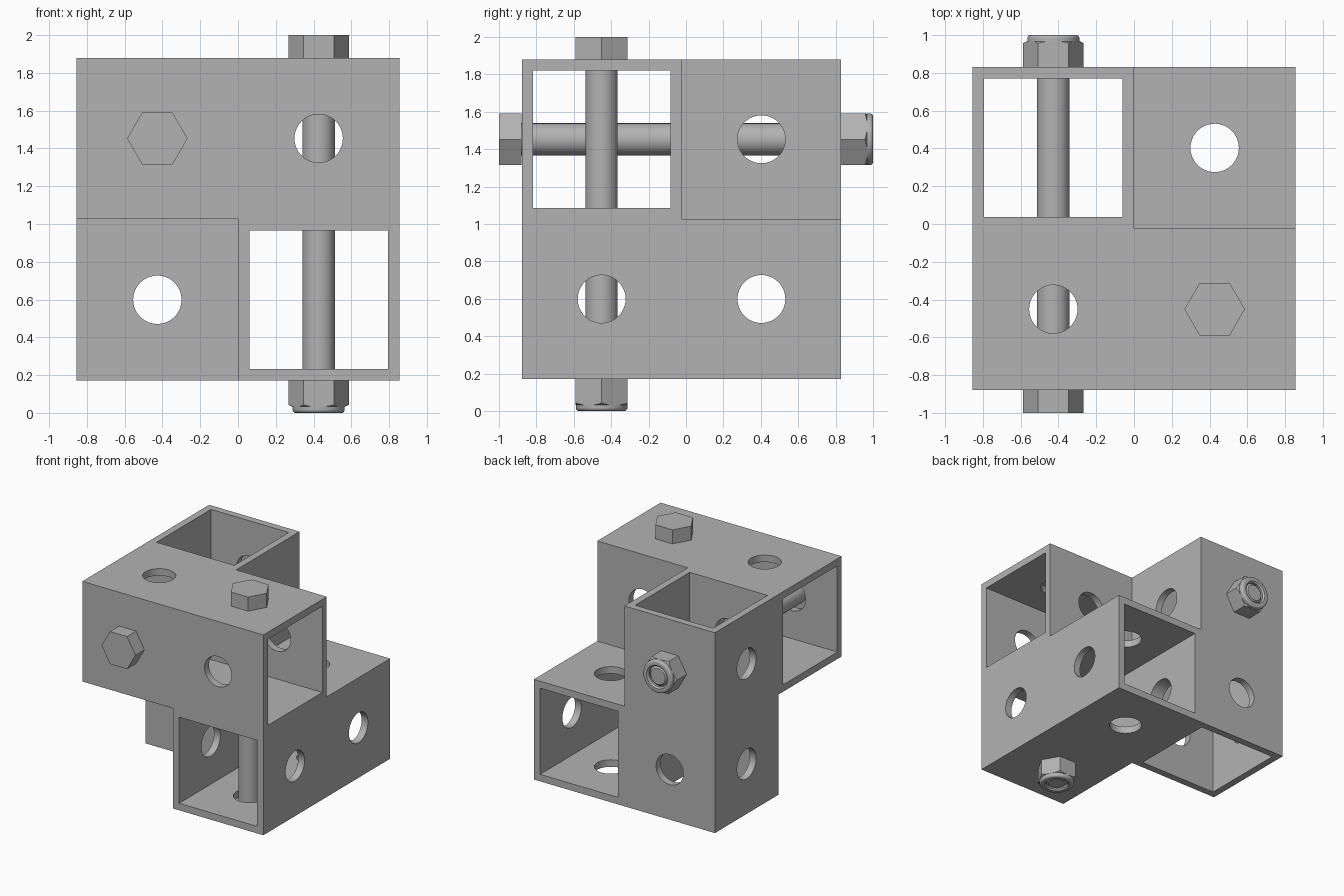
import bpy, bmesh, math
from mathutils import Matrix, Vector

if "Cube" in bpy.data.objects:
    bpy.data.objects.remove(bpy.data.objects["Cube"])

steel = bpy.data.materials.new("plain_grey")
steel.use_nodes = True
GREY = (0.45, 0.45, 0.45, 1)
steel.diffuse_color = GREY
steel.node_tree.nodes["Principled BSDF"].inputs["Base Color"].default_value = GREY

CELL = 0.854                      # outer width of a tube
WALL = 0.06
HOLE = 0.128
CENTRE = Vector((0, -0.024, 1.026))
AXES = {"x": Matrix.Rotation(math.pi / 2, 4, "Y"),
        "y": Matrix.Rotation(math.pi / 2, 4, "X"),
        "z": Matrix.Identity(4)}


def finish(name, bm, matrix=Matrix.Identity(4)):
    bmesh.ops.recalc_face_normals(bm, faces=bm.faces)
    mesh = bpy.data.meshes.new(name)
    bm.to_mesh(mesh)
    bm.free()
    mesh.transform(matrix)
    mesh.materials.append(steel)
    obj = bpy.data.objects.new(name, mesh)
    bpy.context.collection.objects.link(obj)
    return obj


def activate(obj):
    bpy.ops.object.select_all(action="DESELECT")
    obj.select_set(True)
    bpy.context.view_layer.objects.active = obj


def smooth(obj):
    activate(obj)
    bpy.ops.object.shade_smooth_by_angle(angle=math.radians(29))


def boolean(obj, cutter, operation):
    mod = obj.modifiers.new("cut", "BOOLEAN")
    mod.operation, mod.solver, mod.object = operation, "EXACT", cutter
    activate(obj)
    bpy.ops.object.modifier_apply(modifier=mod.name)
    bpy.data.objects.remove(cutter)


def prism(name, sides, radius, low, high, matrix=Matrix.Identity(4)):
    bm = bmesh.new()
    bmesh.ops.create_cone(bm, cap_ends=True, segments=sides, radius1=radius,
                          radius2=radius, depth=high - low)
    # a corner of the polygon points along x
    turn = Matrix.Rotation(math.pi / 2, 4, "Z")
    move = Matrix.Translation((0, 0, (low + high) / 2))
    return finish(name, bm, matrix @ move @ turn)


def lathe(name, profile, matrix=Matrix.Identity(4)):
    bm = bmesh.new()
    points = [bm.verts.new((r, 0, z)) for r, z in profile]
    edges = [bm.edges.new(pair) for pair in zip(points, points[1:])]
    bmesh.ops.spin(bm, geom=points + edges, axis=(0, 0, 1), cent=(0, 0, 0),
                   angle=math.tau, steps=48)
    bmesh.ops.remove_doubles(bm, verts=bm.verts, dist=0.0001)
    return finish(name, bm, matrix)


# Square tubes, two cells long, open at both ends, drilled through every wall
def tube(name, axis, offset):
    bm = bmesh.new()
    rings = []
    for half in (CELL / 2, CELL / 2 - WALL):
        for z in (-CELL, CELL):
            rings.append([bm.verts.new((sx * half, sy * half, z))
                          for sx, sy in ((-1, -1), (1, -1), (1, 1), (-1, 1))])
    for a, b in ((0, 1), (2, 3), (0, 2), (1, 3)):
        for i in range(4):
            j = (i + 1) % 4
            bm.faces.new((rings[a][i], rings[a][j], rings[b][j], rings[b][i]))
    obj = finish(name, bm)
    for z in (-CELL / 2, CELL / 2):
        for across in "xy":
            place = Matrix.Translation((0, 0, z)) @ AXES[across]
            boolean(obj, prism("drill", 48, HOLE, -CELL, CELL, place), "DIFFERENCE")
    centre = CENTRE + Vector(offset) * CELL / 2
    obj.data.transform(Matrix.Translation(centre) @ AXES[axis])
    smooth(obj)


tube("crosswise_tube", "x", (0, -1, 1))
tube("lengthwise_tube", "y", (1, 0, -1))
tube("upright_tube", "z", (-1, 1, 0))

# Bolts with hexagon heads and collared lock nuts; the nut end is at local zero
HEX = 0.16
FACE = 0.172


def bolt(name, place):
    prism(name + "_head", 6, HEX, 1.879, 2.0, place)
    smooth(lathe(name + "_shank", [(0, 0.012), (0.068, 0.012), (0.086, 0.03),
                                   (0.086, 1.89), (0, 1.89)], place))
    # nut body with turned-down corners
    nut = prism(name + "_nut", 6, HEX, 0.033, FACE)
    turned = lathe("chamfer", [(0, 0.02), (0.12, 0.02), (0.18, 0.055),
                               (0.18, 0.25), (0, 0.25)])
    boolean(nut, turned, "INTERSECT")
    nut.data.transform(place)
    # rounded collar
    arc = [(0.12 + 0.018 * math.sin(a), 0.018 - 0.018 * math.cos(a))
           for a in (math.pi / 2 * k / 6 for k in range(7))]
    profile = [(0.086, 0.05), (0.086, 0.012), (0.098, 0)] + arc + [(0.138, 0.05),
                                                                 (0.086, 0.05)]
    smooth(lathe(name + "_nut_collar", profile, place))


bolt("upright_bolt", Matrix.Translation((0.427, -0.451, 0)))
bolt("lengthwise_bolt", Matrix.Translation((-0.427, 1, 1.453)) @ AXES["y"])
